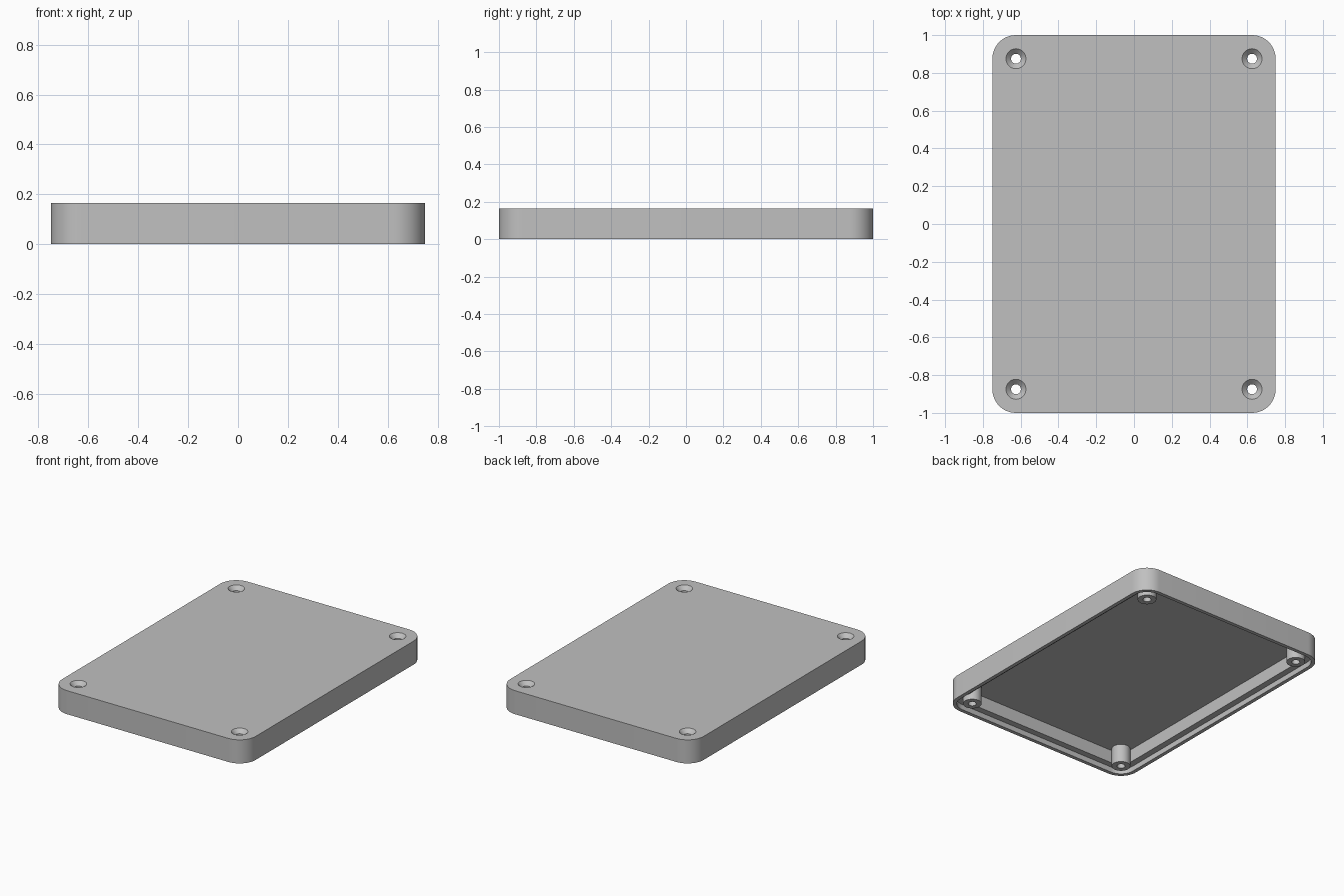
import bpy, bmesh, math

cube = bpy.data.objects.get("Cube")
if cube:
    bpy.data.objects.remove(cube, do_unlink=True)

HALF_X, HALF_Y, HEIGHT, CORNER = 0.75, 1.0, 0.165, 0.125
CEILING, LEDGE = 0.128, 0.037      # heights of the inner faces
RIM, WALL = 0.026, 0.07            # wall thickness below and above the ledge

grey = bpy.data.materials.new("plain grey")
grey.use_nodes = True
colour = (0.53, 0.53, 0.53, 1)
grey.diffuse_color = colour
grey.node_tree.nodes["Principled BSDF"].inputs["Base Color"].default_value = colour


def ring(bm, hx, hy, r, z, cx, cy, steps=12):
    """Rounded rectangle, or a circle when both half sizes equal the radius."""
    verts = []
    for q, (sx, sy) in enumerate([(1, 1), (-1, 1), (-1, -1), (1, -1)]):
        for i in range(steps + 1):
            a = math.pi / 2 * (q + i / steps)
            verts.append(bm.verts.new((cx + sx * (hx - r) + r * math.cos(a),
                                       cy + sy * (hy - r) + r * math.sin(a), z)))
    return verts


def loft(name, sections, cx=0, cy=0):
    """Closed solid through a list of (half x, half y, radius, height)."""
    bm = bmesh.new()
    rings = [ring(bm, *s, cx, cy) for s in sections]
    for lo, hi in zip(rings, rings[1:]):
        for i in range(len(lo)):
            j = (i + 1) % len(lo)
            bm.faces.new((lo[i], lo[j], hi[j], hi[i]))
    bm.faces.new(rings[0])
    bm.faces.new(rings[-1])
    bmesh.ops.remove_doubles(bm, verts=bm.verts, dist=0.00001)
    bmesh.ops.recalc_face_normals(bm, faces=bm.faces)
    mesh = bpy.data.meshes.new(name)
    bm.to_mesh(mesh)
    bm.free()
    mesh.materials.append(grey)
    obj = bpy.data.objects.new(name, mesh)
    bpy.context.collection.objects.link(obj)
    return obj


def round_part(name, profile, cx, cy):
    return loft(name, [(r, r, r, z) for r, z in profile], cx, cy)


def combine(target, tool, operation):
    tool.hide_render = True
    bpy.context.view_layer.objects.active = target
    mod = target.modifiers.new(tool.name, 'BOOLEAN')
    mod.operation, mod.object, mod.solver = operation, tool, 'EXACT'
    bpy.ops.object.modifier_apply(modifier=mod.name)
    bpy.data.objects.remove(tool, do_unlink=True)


# Hollow lid with a stepped lip around the open underside
steps = [(WALL, CEILING), (WALL, LEDGE), (RIM, LEDGE), (RIM, 0), (0, 0), (0, HEIGHT)]
lid = loft("lid", [(HALF_X - t, HALF_Y - t, CORNER - t, z) for t, z in steps])

# Corner screw posts, each with a countersunk through hole
for sx in (-1, 1):
    for sy in (-1, 1):
        x, y = sx * (HALF_X - CORNER), sy * (HALF_Y - CORNER)
        post = round_part("screw_post", [(0.06, 0), (0.06, CEILING + 0.015)], x, y)
        combine(lid, post, 'UNION')
        hole = round_part("screw_hole", [(0.026, -0.02), (0.026, HEIGHT - 0.027),
                                         (0.063, HEIGHT + 0.01)], x, y)
        combine(lid, hole, 'DIFFERENCE')

# Smooth rounded walls, crisp edges
bpy.ops.object.select_all(action='DESELECT')
lid.select_set(True)
bpy.context.view_layer.objects.active = lid
bpy.ops.object.shade_smooth_by_angle(angle=math.radians(30))
